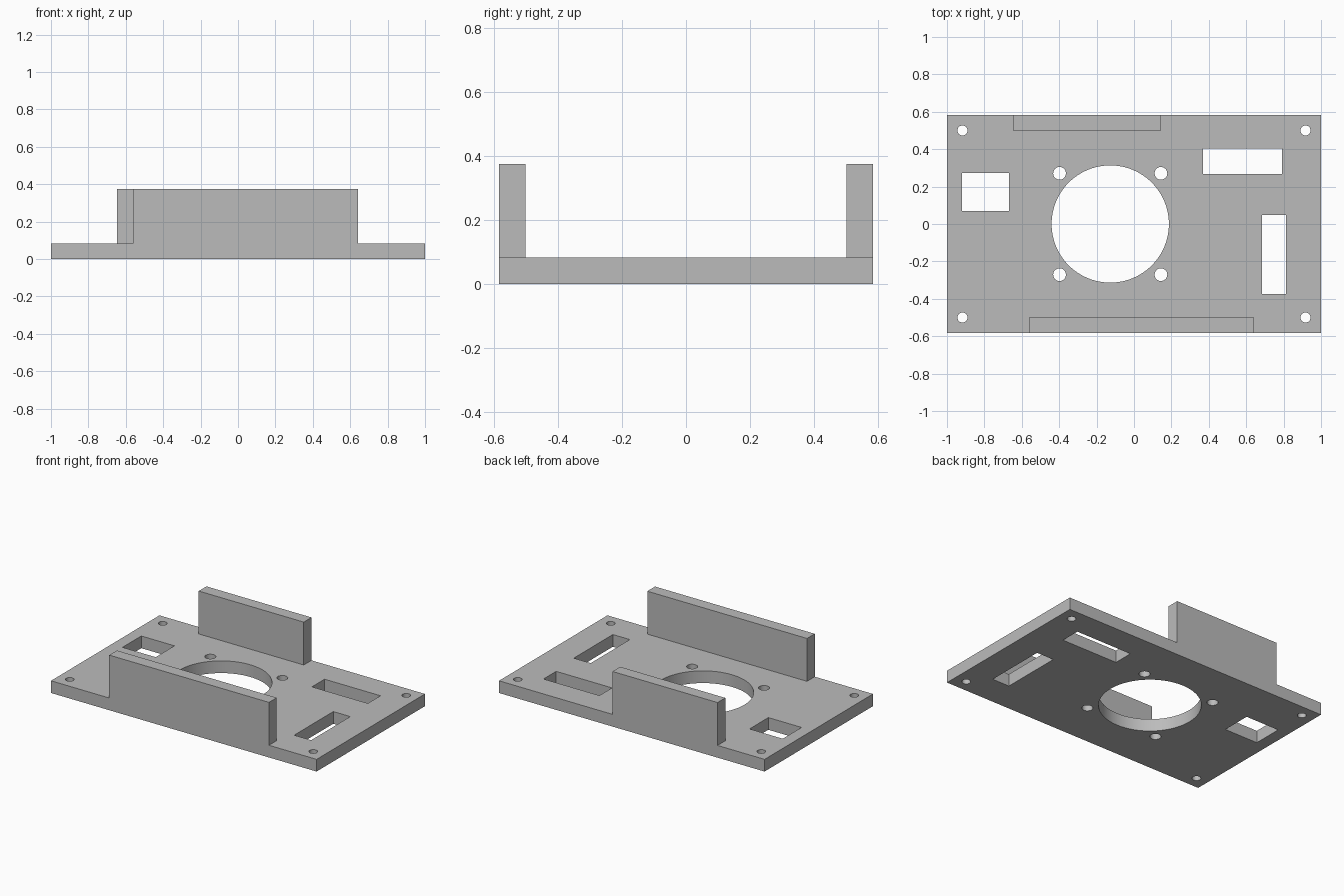
import bpy, bmesh, math
from mathutils import Matrix

if "Cube" in bpy.data.objects:
    bpy.data.objects.remove(bpy.data.objects["Cube"])

T = 0.083          # plate thickness
HX, HY = 1.0, 0.583
WALL_TOP = 0.375

grey = bpy.data.materials.new("plain grey")
grey.diffuse_color = (0.5, 0.5, 0.5, 1)
grey.use_nodes = True
grey.node_tree.nodes["Principled BSDF"].inputs["Base Color"].default_value = grey.diffuse_color


def add_box(bm, x0, x1, y0, y1, z0, z1):
    m = Matrix.Translation(((x0 + x1) / 2, (y0 + y1) / 2, (z0 + z1) / 2))
    bmesh.ops.create_cube(bm, size=1, matrix=m @ Matrix.Diagonal((x1 - x0, y1 - y0, z1 - z0, 1)))


def add_drill(bm, x, y, r, segments):
    bmesh.ops.create_cone(bm, cap_ends=True, segments=segments, radius1=r, radius2=r,
                          depth=0.4, matrix=Matrix.Translation((x, y, T / 2)))


def make_object(name, bm):
    me = bpy.data.meshes.new(name)
    bm.to_mesh(me)
    bm.free()
    me.materials.append(grey)
    ob = bpy.data.objects.new(name, me)
    bpy.context.collection.objects.link(ob)
    return ob


def box_object(name, *dims):
    bm = bmesh.new()
    add_box(bm, *dims)
    return make_object(name, bm)


# Base plate and the two upright walls that are fused to it
plate = box_object("mounting_plate", -HX, HX, -HY, HY, 0, T)
front_wall = box_object("front_wall", -0.5615, 0.6415, -HY, -0.5, T, WALL_TOP)
back_wall = box_object("back_wall", -0.646, 0.145, 0.5, HY, T, WALL_TOP)

# All openings in the plate as one cutter
bm = bmesh.new()
add_drill(bm, -0.127, 0, 0.3135, 96)                       # large round opening
for sx in (-1, 1):
    for sy in (-1, 1):
        add_drill(bm, -0.127 + sx * 0.271, sy * 0.271, 0.034, 32)   # holes round it
        add_drill(bm, sx * 0.917, sy * 0.5, 0.027, 32)              # corner holes
for x0, x1, y0, y1 in ((-0.919, -0.669, 0.07, 0.272),      # left window
                       (0.369, 0.79, 0.268, 0.404),        # upper slot
                       (0.684, 0.812, -0.373, 0.048)):     # right slot
    add_box(bm, x0, x1, y0, y1, -0.15, 0.25)
cutter = make_object("opening_cutter", bm)

# Fuse walls, cut openings, then bake the result
for other, op in ((front_wall, 'UNION'), (back_wall, 'UNION'), (cutter, 'DIFFERENCE')):
    mod = plate.modifiers.new(other.name, 'BOOLEAN')
    mod.operation, mod.solver, mod.object = op, 'EXACT', other
dg = bpy.context.evaluated_depsgraph_get()
bm = bmesh.new()
bm.from_mesh(bpy.data.meshes.new_from_object(plate.evaluated_get(dg)))
bmesh.ops.remove_doubles(bm, verts=bm.verts[:], dist=1e-5)
bmesh.ops.dissolve_limit(bm, angle_limit=math.radians(0.5), verts=bm.verts[:], edges=bm.edges[:])
for f in bm.faces:
    f.material_index = 0
plate.modifiers.clear()
bm.to_mesh(plate.data)
bm.free()
for ob in (front_wall, back_wall, cutter):
    bpy.data.objects.remove(ob)

# Smooth hole walls, crisp edges
bpy.context.view_layer.objects.active = plate
plate.select_set(True)
bpy.ops.object.shade_smooth_by_angle(angle=math.radians(30))
